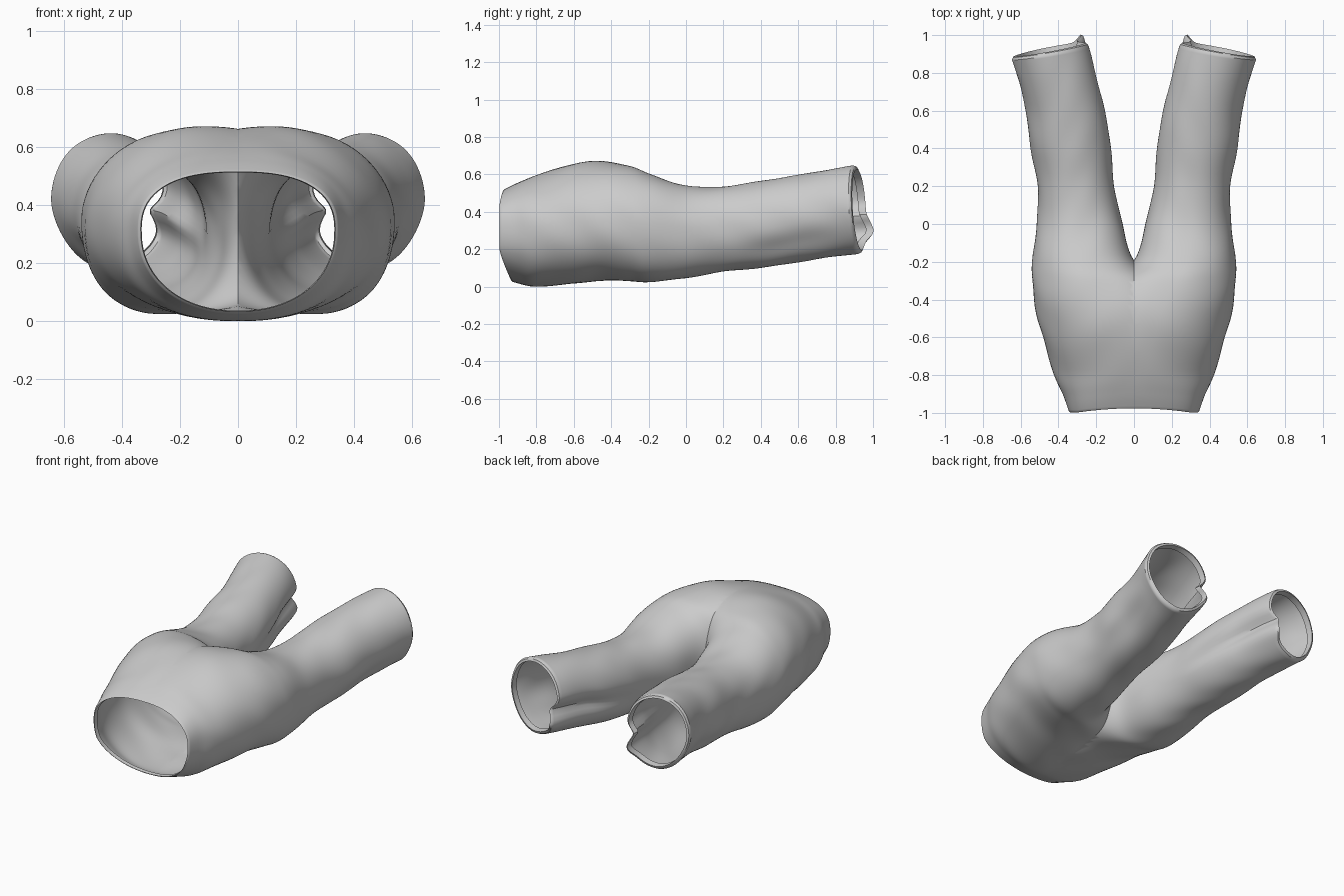
import bpy, bmesh, math
from mathutils import Vector

if "Cube" in bpy.data.objects:
    bpy.data.objects.remove(bpy.data.objects["Cube"])

# Stations along one trouser half: y, inner x, outer x, bottom z, top z, widest z
STATIONS = [
    (-0.97, -0.345, 0.345, 0.025, 0.520, 0.31),
    (-0.90, -0.35, 0.372, 0.008, 0.555, 0.31),
    (-0.80, -0.34, 0.422, 0.000, 0.595, 0.31),
    (-0.60, -0.31, 0.482, 0.015, 0.657, 0.33),
    (-0.45, -0.26, 0.522, 0.032, 0.670, 0.34),
    (-0.30, -0.14, 0.538, 0.028, 0.645, 0.34),
    (-0.19, 0.003, 0.538, 0.025, 0.600, 0.33),
    (0.00, 0.06, 0.515, 0.045, 0.540, 0.31),
    (0.20, 0.105, 0.51, 0.080, 0.535, 0.32),
    (0.40, 0.12, 0.548, 0.100, 0.565, 0.34),
    (0.60, 0.15, 0.573, 0.130, 0.597, 0.37),
    (0.80, 0.205, 0.62, 0.163, 0.632, 0.41),
    (0.89, 0.235, 0.645, 0.175, 0.647, 0.42),
]
RING, STEPS = 80, 6


def smooth(a, b, v):
    k = min(1, max(0, (v - a) / (b - a)))
    return k * k * (3 - 2 * k)


def bump(v, centre, width):
    return math.exp(-((v - centre) / width) ** 2)


def spow(v, n):
    return math.copysign(abs(v) ** (2 / n), v)


def sections():
    """Catmull-Rom interpolation between the stations."""
    P = [Vector(s) for s in STATIONS]
    for i in range(len(P) - 1):
        b, c = P[i], P[i + 1]
        a, d = P[max(i - 1, 0)], P[min(i + 2, len(P) - 1)]
        for k in range(STEPS):
            t = k / STEPS
            yield (b * 2 + (c - a) * t + (a * 2 - b * 5 + c * 4 - d) * t ** 2
                   + (b * 3 - a - c * 3 + d) * t ** 3) / 2
    yield P[-1]


def ring_points(s, scale=1.0, push=0.0):
    y, xi, xo, zb, zt, zm = s
    xc, a = (xi + xo) / 2, (xo - xi) / 2
    leg = smooth(0.2, 0.89, y)
    waist = 1 - smooth(-0.97, -0.78, y)
    thigh = smooth(-0.2, 0.3, y)
    pts = []
    for i in range(RING):
        t = 2 * math.pi * (i + 0.37) / RING
        # squareness per quadrant: outer top, inner top, inner bottom, outer bottom
        n = (2.1 + 0.4 * waist, 2.5 - 0.4 * thigh, 2.2,
             2.15 + 0.1 * bump(y, -0.2, 0.3) - 0.25 * leg)[min(3, int(t / (math.pi / 2)))]
        u, v = spow(math.cos(t), n), spow(math.sin(t), n)
        # inner leg fold, outer thigh hollow and faint cloth wrinkles
        r = scale * (1 - 0.25 * leg * bump(t, math.pi + 0.2, 0.2)
                     - 0.08 * bump(y, 0.55, 0.27) * bump(t, 5.65, 0.35)
                     + 0.005 * math.sin(23 * y + 4 * math.sin(t * 2)) * (1 - waist))
        x = xc + a * u * r
        z = zm + (zt - zm if v > 0 else zm - zb) * v * r
        # slanted hem with its small flap, and curved waist edge
        end = smooth(0.7, 0.89, y)
        dy = end * (0.016 - 0.035 * u - 0.012 * v + 0.04 * bump(t, math.pi + 0.55, 0.25))
        dy += waist * (0.05 * max(0, (0.2 - z) / 0.2) - 0.022 * min(1, (x / 0.3) ** 2))
        pts.append(Vector((x, y + dy + push, z)))
    return pts


def build_trousers():
    secs = list(sections())
    # turned-in waist edge
    rings = [ring_points(secs[0], 0.965, 0.02), ring_points(secs[0], 0.975, -0.006)]
    rings += [ring_points(s) for s in secs]
    # rolled hem at the leg opening
    rings += [ring_points(secs[-1], 0.97, 0.014), ring_points(secs[-1], 0.91, 0.02),
              ring_points(secs[-1], 0.89, -0.02)]
    bm = bmesh.new()
    loops = [[bm.verts.new(p) for p in r] for r in rings]
    for A, B in zip(loops, loops[1:]):
        for i in range(RING):
            j = (i + 1) % RING
            bm.faces.new((A[i], B[i], B[j], A[j]))
    # cut at the centre seam, tidy it, then weld on the mirrored half
    bmesh.ops.bisect_plane(bm, geom=bm.verts[:] + bm.edges[:] + bm.faces[:], dist=1e-6,
                           plane_co=(0, 0, 0), plane_no=(1, 0, 0), clear_inner=True)
    for v in bm.verts:
        if v.co.x < 0.003:
            v.co.x = 0
    bmesh.ops.remove_doubles(bm, verts=[v for v in bm.verts if v.co.x == 0], dist=0.004)
    flat = [f for f in bm.faces if all(v.co.x == 0 for v in f.verts)]
    bmesh.ops.delete(bm, geom=flat, context='FACES')
    bm.normal_update()
    side = max(bm.faces, key=lambda f: f.calc_center_median().x)
    if side.normal.x < 0:
        bmesh.ops.reverse_faces(bm, faces=bm.faces[:])
    half = bm.faces[:]
    copy = bmesh.ops.duplicate(bm, geom=bm.verts[:] + bm.edges[:] + half)["geom"]
    for e in copy:
        if isinstance(e, bmesh.types.BMVert):
            e.co.x = -e.co.x
    bmesh.ops.reverse_faces(bm, faces=[e for e in copy if isinstance(e, bmesh.types.BMFace)])
    bmesh.ops.remove_doubles(bm, verts=[v for v in bm.verts if v.co.x == 0], dist=1e-5)
    me = bpy.data.meshes.new("trousers")
    bm.to_mesh(me)
    bm.free()
    ob = bpy.data.objects.new("trousers", me)
    bpy.context.collection.objects.link(ob)
    bpy.context.view_layer.objects.active = ob
    ob.select_set(True)
    bpy.ops.object.shade_smooth_by_angle(angle=math.radians(40))


build_trousers()
